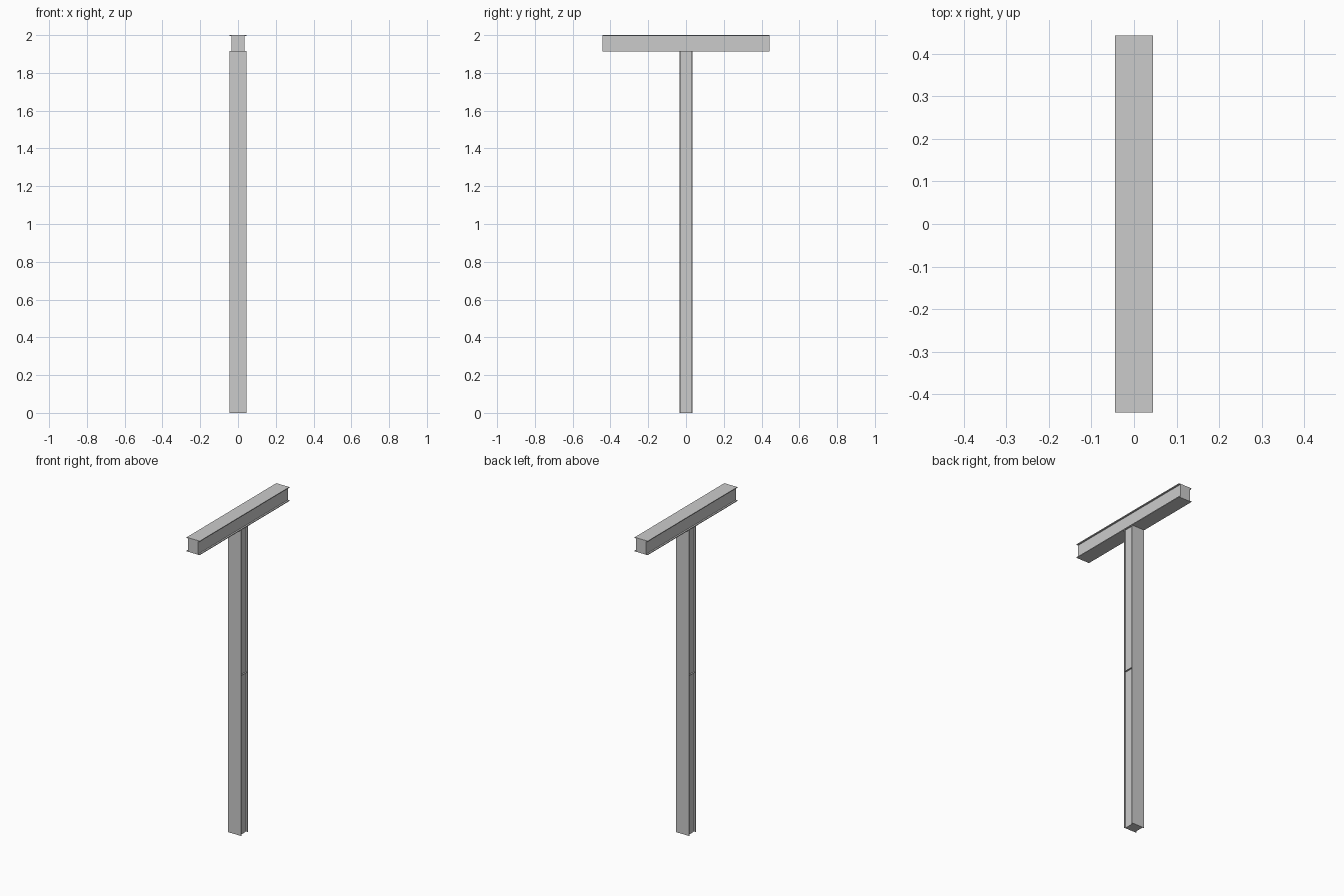
import bpy, bmesh
from mathutils import Matrix, Vector

if "Cube" in bpy.data.objects:
    bpy.data.objects.remove(bpy.data.objects["Cube"])

W, D, T = 0.045, 0.035, 0.005   # half flange width, half core width, flange thickness


def boxes(name, parts):
    """One object made of (min corner, max corner) boxes."""
    bm = bmesh.new()
    for lo, hi in parts:
        lo, hi = Vector(lo), Vector(hi)
        m = Matrix.Translation((lo + hi) / 2) @ Matrix.Diagonal((*(hi - lo), 1))
        bmesh.ops.create_cube(bm, size=1, matrix=m)
    me = bpy.data.meshes.new(name)
    bm.to_mesh(me)
    bm.free()
    ob = bpy.data.objects.new(name, me)
    bpy.context.collection.objects.link(ob)
    return ob


def section(name, half_height, length):
    """Flanged bar along y: polygon profile extruded, centred on the origin."""
    h = half_height
    right = [(W, -h), (W, -h + T), (D, -h + T), (D, h - T), (W, h - T), (W, h)]
    pts = right + [(-x, z) for x, z in reversed(right)]
    bm = bmesh.new()
    face = bm.faces.new([bm.verts.new((x, -length / 2, z)) for x, z in pts])
    ext = bmesh.ops.extrude_face_region(bm, geom=[face])
    verts = [v for v in ext["geom"] if isinstance(v, bmesh.types.BMVert)]
    bmesh.ops.translate(bm, verts=verts, vec=(0, length, 0))
    bmesh.ops.recalc_face_normals(bm, faces=bm.faces)
    me = bpy.data.meshes.new(name)
    bm.to_mesh(me)
    bm.free()
    ob = bpy.data.objects.new(name, me)
    bpy.context.collection.objects.link(ob)
    return ob


# Horizontal top beam
beam = section("cross_beam", 0.044, 0.886)
beam.location.z = 1.956

# Upright post, flanges facing front and back
post = section("post", 0.035, 1.912)
post.rotation_euler.x = 1.5707963
post.location.z = 0.956

# Thin seam ribs halfway up both post grooves
boxes("post_ribs", [((s * 0.039 - 0.005, -D + T, 0.999), (s * 0.039 + 0.005, D - T, 1.001))
                    for s in (-1, 1)])
